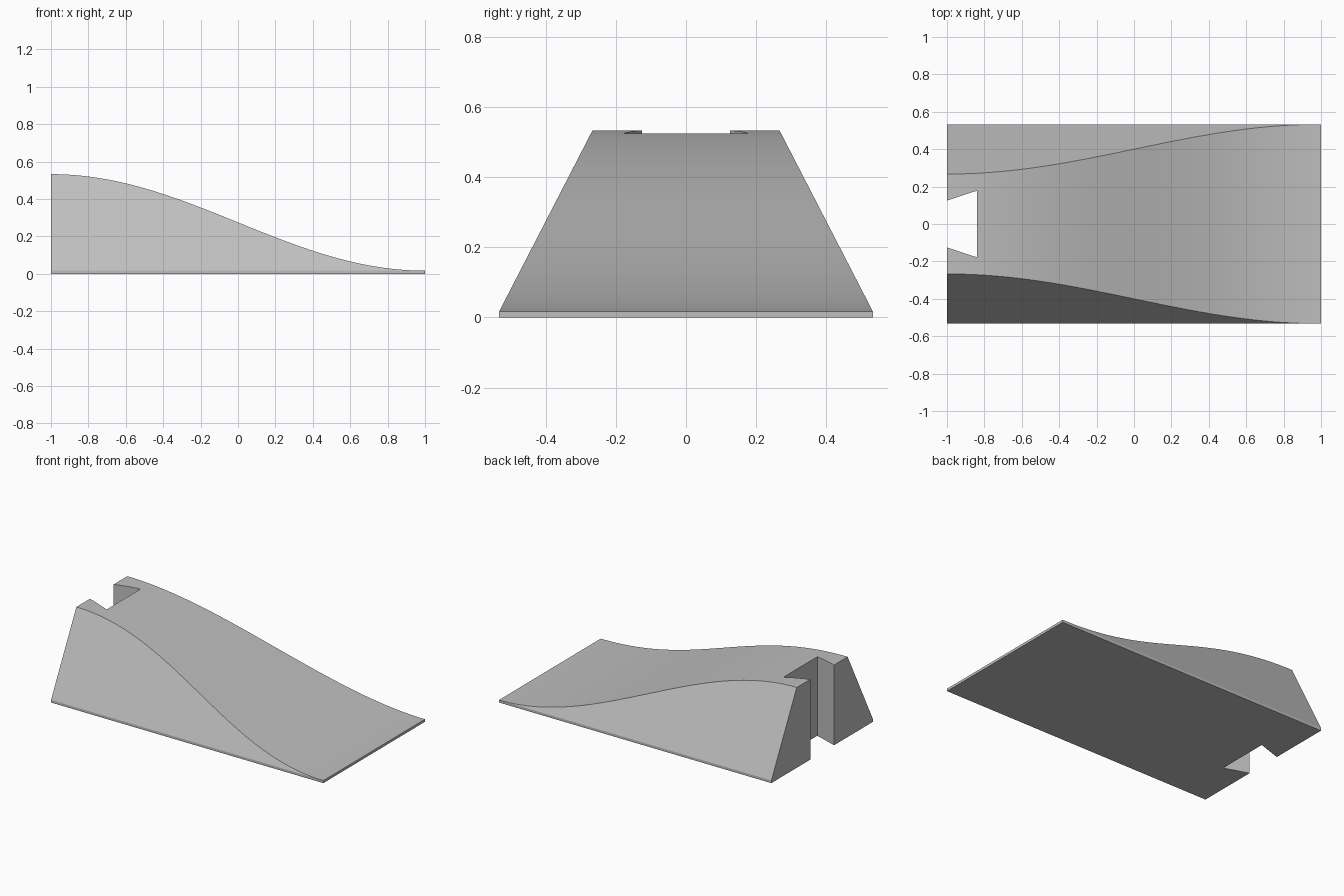
import bpy, bmesh, math

old = bpy.data.objects.get("Cube")
if old:
    bpy.data.objects.remove(old, do_unlink=True)

HALF_WIDTH, TOP_HALF = 0.533, 0.267
LIP, HEIGHT = 0.017, 0.533
STEPS = 48

grey = bpy.data.materials.new("light grey")
grey.use_nodes = True
colour = (0.52, 0.52, 0.52, 1)
grey.diffuse_color = colour
grey.node_tree.nodes["Principled BSDF"].inputs["Base Color"].default_value = colour


def make_object(name, bm):
    bmesh.ops.recalc_face_normals(bm, faces=bm.faces)
    mesh = bpy.data.meshes.new(name)
    bm.to_mesh(mesh)
    bm.free()
    mesh.materials.append(grey)
    obj = bpy.data.objects.new(name, mesh)
    bpy.context.collection.objects.link(obj)
    return obj


# Ramp body: a cosine slope on top, flat sides leaning inwards
bm = bmesh.new()
rails = {}
for side in (-1, 1):
    top = []
    for i in range(STEPS + 1):
        t = i / STEPS
        rise = (1 + math.cos(math.pi * t)) / 2
        y = HALF_WIDTH + (TOP_HALF - HALF_WIDTH) * rise
        z = LIP + (HEIGHT - LIP) * rise
        top.append(bm.verts.new((2 * t - 1, side * y, z)))
    lip = bm.verts.new((-1, side * HALF_WIDTH, LIP))
    base = [bm.verts.new((x, side * HALF_WIDTH, 0)) for x in (-1, 1)]
    bm.faces.new([lip] + top)
    bm.faces.new([lip, top[-1], base[1], base[0]])
    rails[side] = (top, lip, base)

(top_r, lip_r, base_r), (top_l, lip_l, base_l) = rails[-1], rails[1]
for i in range(STEPS):
    bm.faces.new([top_r[i], top_r[i + 1], top_l[i + 1], top_l[i]])
bm.faces.new([base_r[0], base_r[1], base_l[1], base_l[0]])
bm.faces.new([base_r[1], base_l[1], top_l[-1], top_r[-1]])
bm.faces.new([base_r[0], lip_r, top_r[0], top_l[0], lip_l, base_l[0]])
ramp = make_object("ramp", bm)

# Dovetail slot cutter, running through the full height of the tall end
INNER_X, INNER_Y, MOUTH_Y = -0.84, 0.178, 0.125
OUTER_X = -1.1
outer_y = INNER_Y + (MOUTH_Y - INNER_Y) * (OUTER_X - INNER_X) / (-1 - INNER_X)
bm = bmesh.new()
outline = [(OUTER_X, -outer_y), (INNER_X, -INNER_Y), (INNER_X, INNER_Y), (OUTER_X, outer_y)]
face = bm.faces.new([bm.verts.new((x, y, -0.2)) for x, y in outline])
grown = bmesh.ops.extrude_face_region(bm, geom=[face])["geom"]
bmesh.ops.translate(bm, vec=(0, 0, 1), verts=[g for g in grown if isinstance(g, bmesh.types.BMVert)])
cutter = make_object("slot_cutter", bm)

# Cut the slot, then bake it into the ramp
cut = ramp.modifiers.new("dovetail slot", "BOOLEAN")
cut.operation = "DIFFERENCE"
cut.solver = "EXACT"
cut.object = cutter
for obj in bpy.context.selected_objects:
    obj.select_set(False)
bpy.context.view_layer.objects.active = ramp
ramp.select_set(True)
bpy.ops.object.modifier_apply(modifier=cut.name)
bpy.data.objects.remove(cutter, do_unlink=True)
bpy.ops.object.shade_smooth_by_angle(angle=math.radians(20))
